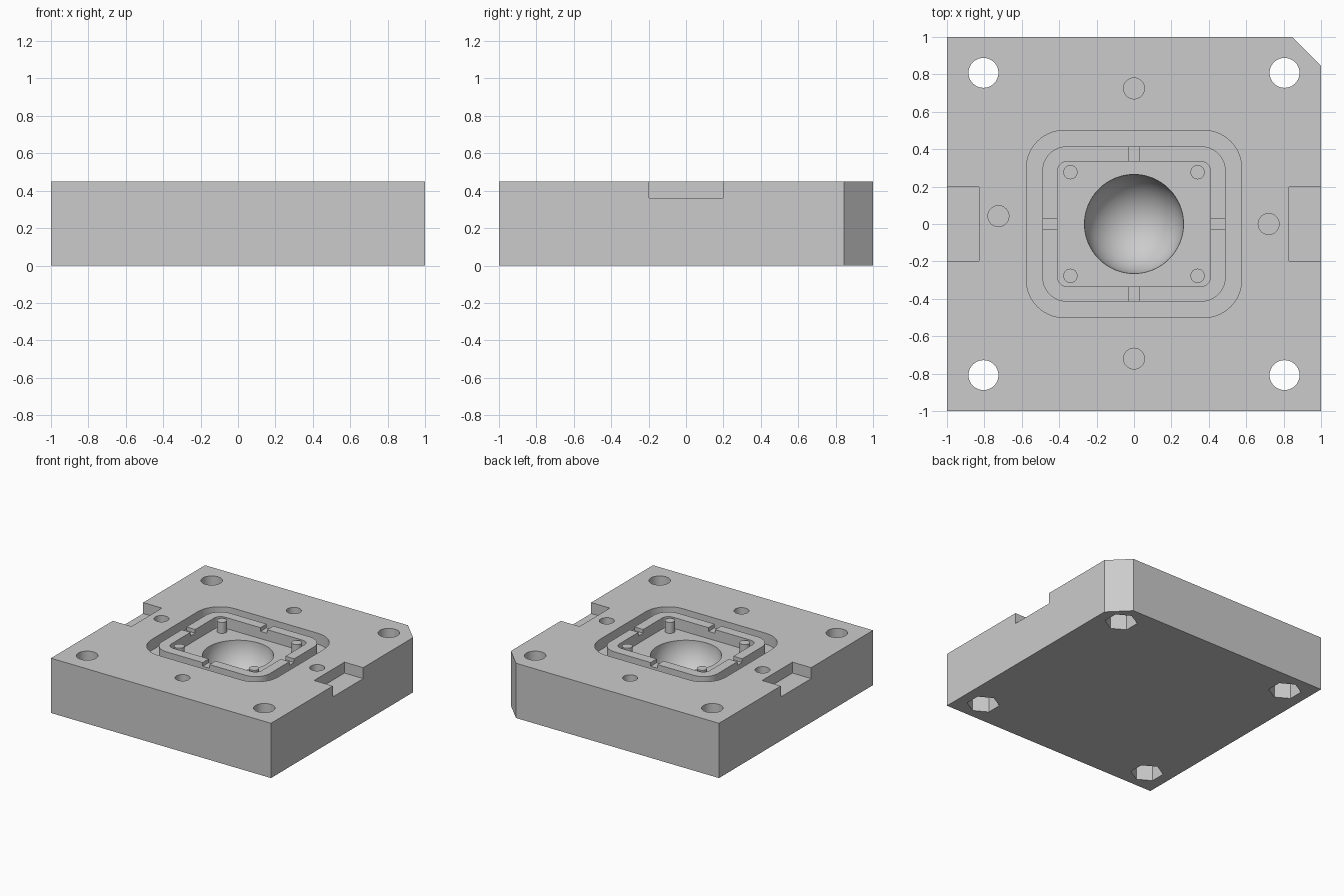
import bpy, bmesh
from math import sin, cos, pi, radians

if "Cube" in bpy.data.objects:
    bpy.data.objects.remove(bpy.data.objects["Cube"])

TOP, FLOOR = 0.45, 0.36

steel = bpy.data.materials.new("plain grey")
steel.diffuse_color = (0.6, 0.6, 0.6, 1)
steel.use_nodes = True
steel.node_tree.nodes["Principled BSDF"].inputs["Base Color"].default_value = steel.diffuse_color


def from_bmesh(name, bm):
    bmesh.ops.recalc_face_normals(bm, faces=bm.faces)
    me = bpy.data.meshes.new(name)
    bm.to_mesh(me)
    bm.free()
    me.materials.append(steel)
    ob = bpy.data.objects.new(name, me)
    bpy.context.collection.objects.link(ob)
    return ob


def prism(name, outline, z0, z1):
    bm = bmesh.new()
    face = bm.faces.new([bm.verts.new((x, y, z0)) for x, y in outline])
    up = bmesh.ops.extrude_face_region(bm, geom=[face])["geom"]
    bmesh.ops.translate(bm, vec=(0, 0, z1 - z0),
                        verts=[g for g in up if isinstance(g, bmesh.types.BMVert)])
    return from_bmesh(name, bm)


def box(x0, x1, y0, y1):
    return [(x0, y0), (x1, y0), (x1, y1), (x0, y1)]


def circle(cx, cy, r, n=40, start=0.0):
    return [(cx + r * cos(start + 2 * pi * i / n), cy + r * sin(start + 2 * pi * i / n))
            for i in range(n)]


def rounded(hx, hy, r, n=10):
    pts = []
    for q, (sx, sy) in enumerate([(1, 1), (-1, 1), (-1, -1), (1, -1)]):
        for i in range(n + 1):
            a = (q + i / n) * pi / 2
            pts.append((sx * (hx - r) + r * cos(a), sy * (hy - r) + r * sin(a)))
    return pts


def cut(target, cutter):
    mod = target.modifiers.new("cut", 'BOOLEAN')
    mod.operation, mod.solver, mod.object = 'DIFFERENCE', 'EXACT', cutter
    bpy.context.view_layer.objects.active = target
    bpy.ops.object.modifier_apply(modifier=mod.name)
    bpy.data.objects.remove(cutter)


def smooth(ob):
    bpy.ops.object.select_all(action='DESELECT')
    ob.select_set(True)
    bpy.context.view_layer.objects.active = ob
    bpy.ops.object.shade_smooth_by_angle(angle=radians(30))


# plate with one chamfered corner
plate = prism("mould_plate", [(-1, -1), (1, -1), (1, 0.845), (0.845, 1), (-1, 1)], 0, TOP)

# central pocket and hemispherical cavity
cut(plate, prism("pocket", rounded(0.575, 0.5, 0.2), FLOOR, 0.6))
bm = bmesh.new()
bmesh.ops.create_uvsphere(bm, u_segments=64, v_segments=33, radius=0.265)
bmesh.ops.translate(bm, verts=bm.verts, vec=(0, 0, FLOOR))
cut(plate, from_bmesh("cavity", bm))

# bolt holes with hexagonal nut recesses underneath
for sx in (-1, 1):
    for sy in (-1, 1):
        x, y = 0.805 * sx, 0.808 * sy
        cut(plate, prism("bolt_hole", circle(x, y, 0.08), -0.1, 0.6))
        cut(plate, prism("nut_recess", circle(x, y, 0.123, 6, pi / 6), -0.1, 0.18))

# blind locating holes
for x, y in [(0, 0.725), (0, -0.72), (0.72, 0), (-0.725, 0.042)]:
    cut(plate, prism("locating_hole", circle(x, y, 0.056), 0.33, 0.6))

# pry notches on the two sides
for x0, x1 in [(-1.1, -0.83), (0.83, 1.1)]:
    cut(plate, prism("pry_notch", box(x0, x1, -0.197, 0.197), FLOOR, 0.6))
smooth(plate)

# raised ridge with four vent channels
ridge = prism("ridge", rounded(0.49, 0.415, 0.13), FLOOR, TOP)
cut(ridge, prism("ridge_inside", rounded(0.41, 0.335, 0.055), 0.3, 0.6))
cut(ridge, prism("vent_x", box(-0.6, 0.6, -0.03, 0.03), TOP - 0.03, 0.6))
cut(ridge, prism("vent_y", box(-0.03, 0.03, -0.6, 0.6), TOP - 0.03, 0.6))
smooth(ridge)

# four core pins
for i, (sx, sy) in enumerate([(-1, -1), (1, -1), (1, 1), (-1, 1)]):
    smooth(prism(f"core_pin_{i + 1}", circle(0.34 * sx, 0.277 * sy, 0.038, 32), FLOOR, TOP))
